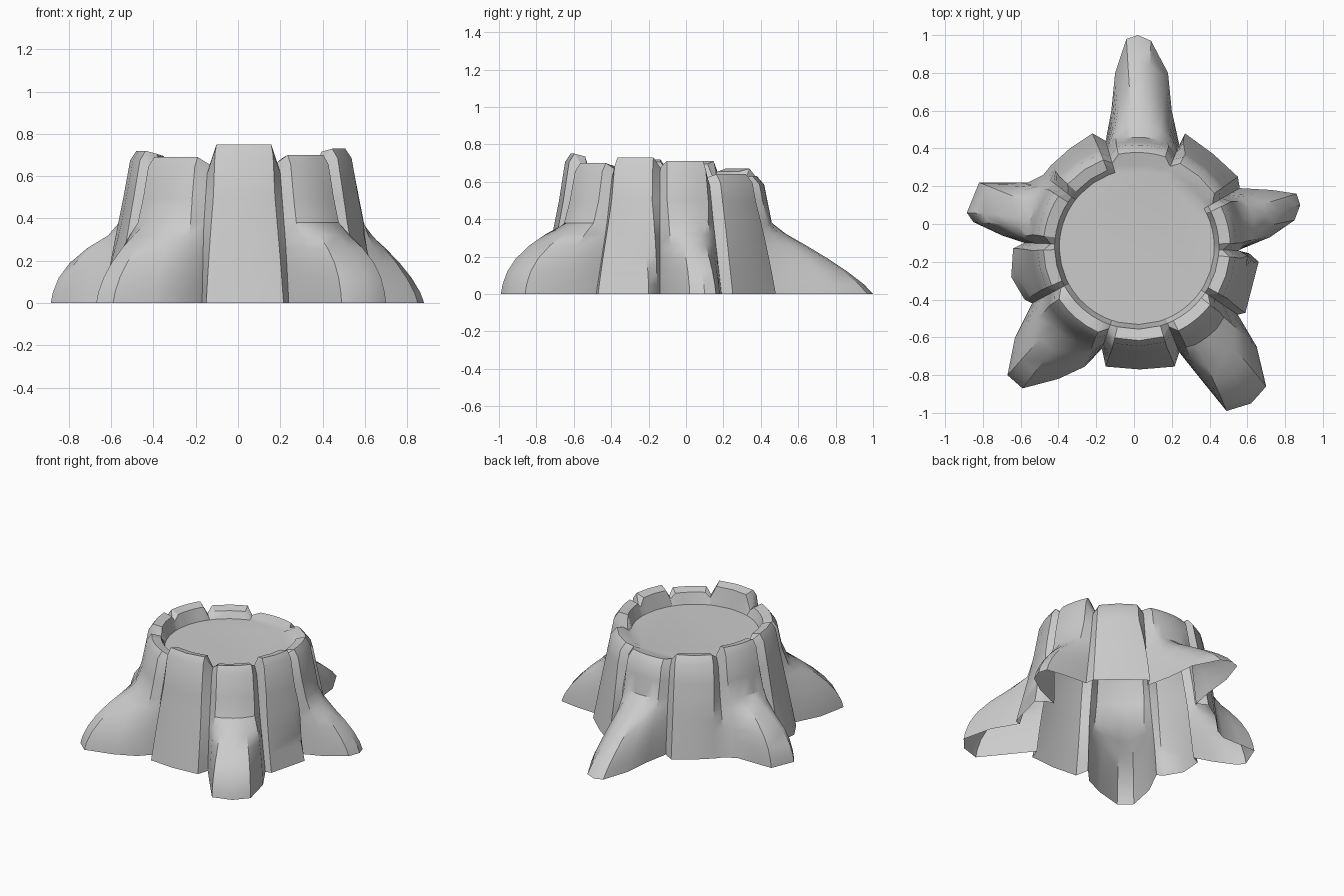
import bpy, bmesh, math

if "Cube" in bpy.data.objects:
    bpy.data.objects.remove(bpy.data.objects["Cube"])

CX, CY = 0.015, -0.122        # trunk axis
DISC_Z, DISC_R = 0.61, 0.41   # cut face of the trunk

# Bark plates counter-clockwise: top height, root height, root fatness, ground outline.
# The first outline point of each plate lies in the groove before it.
PLATES = [
    (.75, .36, 1.0, [(-.17, -.66), (-.15, -.755), (.03, -.77), (.215, -.755)]),                     # front
    (.70, .39, 2.5, [(.24, -.68), (.36, -.83), (.49, -.99), (.62, -.95), (.70, -.86), (.65, -.65)]),  # front right root
    (.73, .36, 1.0, [(.55, -.48), (.59, -.47), (.66, -.20), (.61, -.155)]),                         # right
    (.71, .36, 1.6, [(.55, -.14), (.72, -.07), (.85, .02), (.88, .10), (.86, .16), (.73, .18)]),    # right root
    (.64, .36, 1.0, [(.56, .19), (.55, .25), (.42, .37), (.27, .48)]),                              # back right
    (.63, .36, 1.27, [(.24, .42), (.20, .60), (.18, .80), (.09, .97), (.02, 1.0), (-.04, .98),
                      (-.10, .80), (-.12, .60)]),                                                   # back root
    (.67, .36, 1.0, [(-.15, .44), (-.22, .48), (-.34, .40), (-.44, .31)]),                          # back left
    (.71, .35, 2.5, [(-.48, .26), (-.56, .22), (-.69, .22), (-.82, .22), (-.885, .06),
                     (-.85, .01), (-.70, -.06)]),                                                   # left root
    (.72, .36, 1.0, [(-.58, -.10), (-.64, -.13), (-.65, -.28), (-.58, -.40)]),                      # left
    (.69, .40, 1.9, [(-.54, -.42), (-.63, -.60), (-.67, -.80), (-.59, -.87), (-.40, -.82),
                     (-.26, -.755)]),                                                               # front left root
]


def lerp(a, b, t):
    return a + (b - a) * t


def polar(p):
    x, y = p[0] - CX, p[1] - CY
    return math.atan2(y, x), math.hypot(x, y)


def wall(z, groove):
    """Trunk radius without roots at height z."""
    r0, r1, r2 = (.59, .545, .485) if groove else (.64, .585, .525)
    return lerp(r0, r1, z / .36) if z < .36 else lerp(r1, r2, min(1, (z - .36) / .3))


def unwrap(a, ref):
    while a < ref - math.pi:
        a += 2 * math.pi
    return a


def column(ang, ang_top, rb, top, h, p, groove):
    """Points of one bark column from the ground, over the rim, to the cut face."""
    pts = []
    for z in (0, .05, .12, .19, .26, .32, .38, .50, top - .045):
        f = max(0, 1 - (z / h) ** p)
        r = wall(z, groove) + (rb - wall(0, groove)) * f
        pts.append((lerp(ang, ang_top, min(1, z / .5) ** 2), r, z))
    r = wall(top, groove)
    pts.append((ang_top, r - .03, top))
    pts.append((ang_top, .435, top - .015))
    pts.append((ang_top, DISC_R, DISC_Z))
    return [(CX + r * math.cos(a), CY + r * math.sin(a), z) for a, r, z in pts]


# Trunk shell with roots
columns = []
for i, (top, h, p, outline) in enumerate(PLATES):
    start, _ = polar(outline[0])
    end = unwrap(polar(PLATES[(i + 1) % len(PLATES)][3][0])[0], start)
    n = len(outline)
    for k, pt in enumerate(outline):
        a, rb = polar(pt)
        a = unwrap(a, start)
        if k == 0:
            z = max(min(top, PLATES[i - 1][0]) - .035, DISC_Z + .012)
            columns.append(column(a, start, rb, z, h, p, True))
        else:
            # top corners sit close to the groove, the rest spread evenly
            t = lerp(.13, .87, (k - 1) / (n - 2))
            columns.append(column(a, lerp(start, end, t), rb, top, h, p, False))

bm = bmesh.new()
grid = [[bm.verts.new(c) for c in col] for col in columns]
for i, col in enumerate(grid):
    nxt = grid[(i + 1) % len(grid)]
    for j in range(len(col) - 1):
        bm.faces.new((col[j], nxt[j], nxt[j + 1], col[j + 1]))
bm.faces.new([col[-1] for col in grid])   # cut face
mesh = bpy.data.meshes.new("tree_stump")
bm.to_mesh(mesh)
bm.free()
stump = bpy.data.objects.new("tree_stump", mesh)
bpy.context.collection.objects.link(stump)
bpy.context.view_layer.objects.active = stump
stump.select_set(True)
bpy.ops.object.shade_smooth_by_angle(angle=math.radians(32))
